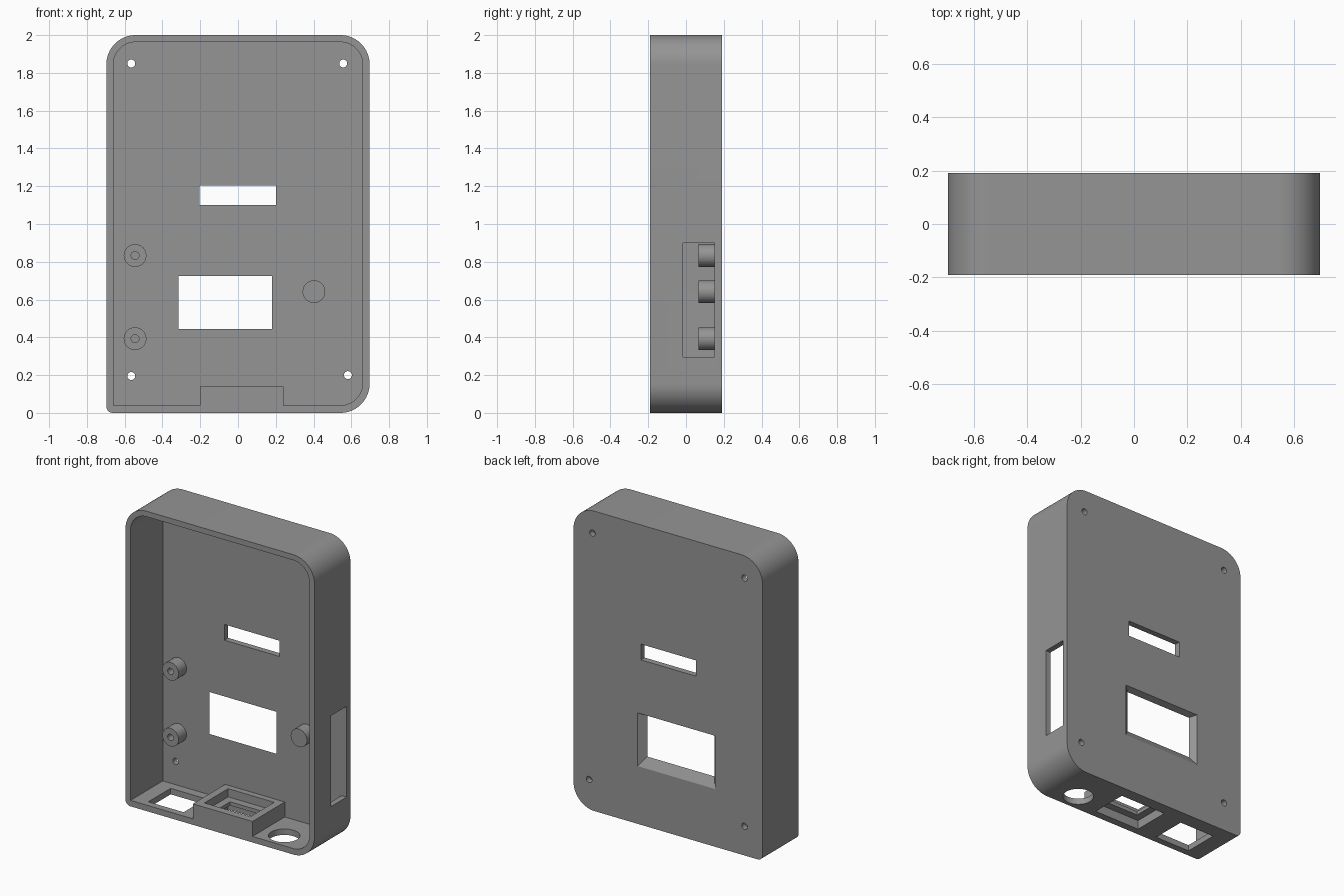
import bpy, bmesh, math

if "Cube" in bpy.data.objects:
    bpy.data.objects.remove(bpy.data.objects["Cube"])

W, D, T = 0.697, 0.19, 0.037   # half width, half depth, wall thickness
FLOOR = 0.15                   # inner face of the back panel

grey = bpy.data.materials.new("plastic_grey")
grey.diffuse_color = (0.3, 0.3, 0.3, 1)
grey.use_nodes = True
grey.node_tree.nodes["Principled BSDF"].inputs["Base Color"].default_value = grey.diffuse_color


def mesh_object(name, bm):
    bmesh.ops.recalc_face_normals(bm, faces=bm.faces)
    me = bpy.data.meshes.new(name)
    bm.to_mesh(me)
    bm.free()
    me.materials.append(grey)
    ob = bpy.data.objects.new(name, me)
    bpy.context.collection.objects.link(ob)
    return ob


def loft(name, rings):
    """Solid between matching closed rings of points."""
    bm = bmesh.new()
    vs = [[bm.verts.new(p) for p in r] for r in rings]
    n = len(vs[0])
    bm.faces.new(vs[0])
    bm.faces.new(vs[-1])
    for a, b in zip(vs, vs[1:]):
        for i in range(n):
            j = (i + 1) % n
            bm.faces.new((a[i], a[j], b[j], b[i]))
    return mesh_object(name, bm)


def box(name, x, y, z):
    return loft(name, [[(x[0], y[0], k), (x[1], y[0], k), (x[1], y[1], k), (x[0], y[1], k)] for k in z])


def rod(name, c, r, span, axis="y", n=48):
    """Cylinder along y (centre x, z) or along z (centre x, y)."""
    rings = []
    for s in span:
        ring = []
        for i in range(n):
            a = 2 * math.pi * i / n
            u, v = c[0] + r * math.cos(a), c[1] + r * math.sin(a)
            ring.append((u, s, v) if axis == "y" else (u, v, s))
        rings.append(ring)
    return loft(name, rings)


def rounded(x0, x1, z0, z1, radii, y, seg=16):
    """Outline with its own radius for each corner: bottom left, bottom right, top right, top left."""
    corners = [(x0, z0, 1, 1, 180), (x1, z0, -1, 1, 270), (x1, z1, -1, -1, 0), (x0, z1, 1, -1, 90)]
    pts = []
    for (x, z, sx, sz, start), r in zip(corners, radii):
        for i in range(seg + 1):
            a = math.radians(start + 90 * i / seg)
            pts.append((x + sx * r + r * math.cos(a), y, z + sz * r + r * math.sin(a)))
    return pts


def boolean(target, other, op):
    m = target.modifiers.new(op.lower(), "BOOLEAN")
    m.operation, m.solver, m.object = op, "EXACT", other
    bpy.ops.object.select_all(action="DESELECT")
    bpy.context.view_layer.objects.active = target
    target.select_set(True)
    bpy.ops.object.modifier_apply(modifier=m.name)
    bpy.data.objects.remove(other, do_unlink=True)


# Case: rounded tray, open at the front
case = loft("case", [rounded(-W, W, 0, 2, (0.035, 0.155, 0.155, 0.155), y) for y in (-D, D)])
cavity = loft("cavity", [rounded(-W + T, W - T, 0.04, 2 - T, (0.004, 0.118, 0.118, 0.118), y)
                         for y in (-0.3, FLOOR)])
boolean(case, cavity, "DIFFERENCE")

# Power inlet housing on the bottom wall
boolean(case, box("inlet_block", (-0.2, 0.24), (-D, FLOOR + 0.01), (0.01, 0.14)), "UNION")

cutters = [
    # Inlet recesses above and below a thin ledge, and the opening in the ledge
    box("inlet_top", (-0.15, 0.19), (-0.14, 0.11), (0.085, 0.3)),
    box("inlet_bottom", (-0.15, 0.19), (-0.14, 0.11), (-0.1, 0.06)),
    box("inlet_hole", (-0.10, 0.14), (-0.09, 0.06), (-0.1, 0.3)),
    # Switch opening and cable hole in the bottom wall
    box("switch_opening", (-0.56, -0.30), (-0.145, 0.09), (-0.1, 0.1)),
    rod("cable_hole", (0.39, -0.07), 0.095, (-0.1, 0.1), "z"),
    # Slot in the back panel and opening in the right wall
    box("back_slot", (-0.205, 0.2), (0.1, 0.3), (1.1, 1.205)),
    box("side_opening", (0.6, 0.8), (-0.015, FLOOR), (0.295, 0.9)),
    # Display window, widening toward the back
    loft("display_window", [[(a, y, c), (b, y, c), (b, y, d), (a, y, d)] for a, b, c, d, y in
                            ((-0.315, 0.18, 0.445, 0.725, 0.1),
                             (-0.315, 0.18, 0.445, 0.725, FLOOR),
                             (-0.347, 0.225, 0.385, 0.74, D),
                             (-0.347, 0.225, 0.385, 0.74, 0.3))]),
]
# Screw holes in the back panel
for c in ((-0.565, 1.85), (0.557, 1.85), (-0.565, 0.195), (0.582, 0.2)):
    cutters.append(rod("screw_hole", c, 0.021, (0.1, 0.3), n=24))
for c in cutters:
    boolean(case, c, "DIFFERENCE")

# Standoffs, two of them drilled
parts = [case]
for name, c, drilled in (("upper_standoff", (-0.545, 0.833), True),
                         ("lower_standoff", (-0.545, 0.393), True),
                         ("right_standoff", (0.402, 0.642), False)):
    post = rod(name, c, 0.06, (0.067, FLOOR + 0.005))
    if drilled:
        boolean(post, rod("drill", c, 0.021, (0, FLOOR), n=24), "DIFFERENCE")
    parts.append(post)

for ob in parts:
    bpy.ops.object.select_all(action="DESELECT")
    bpy.context.view_layer.objects.active = ob
    ob.select_set(True)
    bpy.ops.object.shade_smooth_by_angle(angle=math.radians(30))
